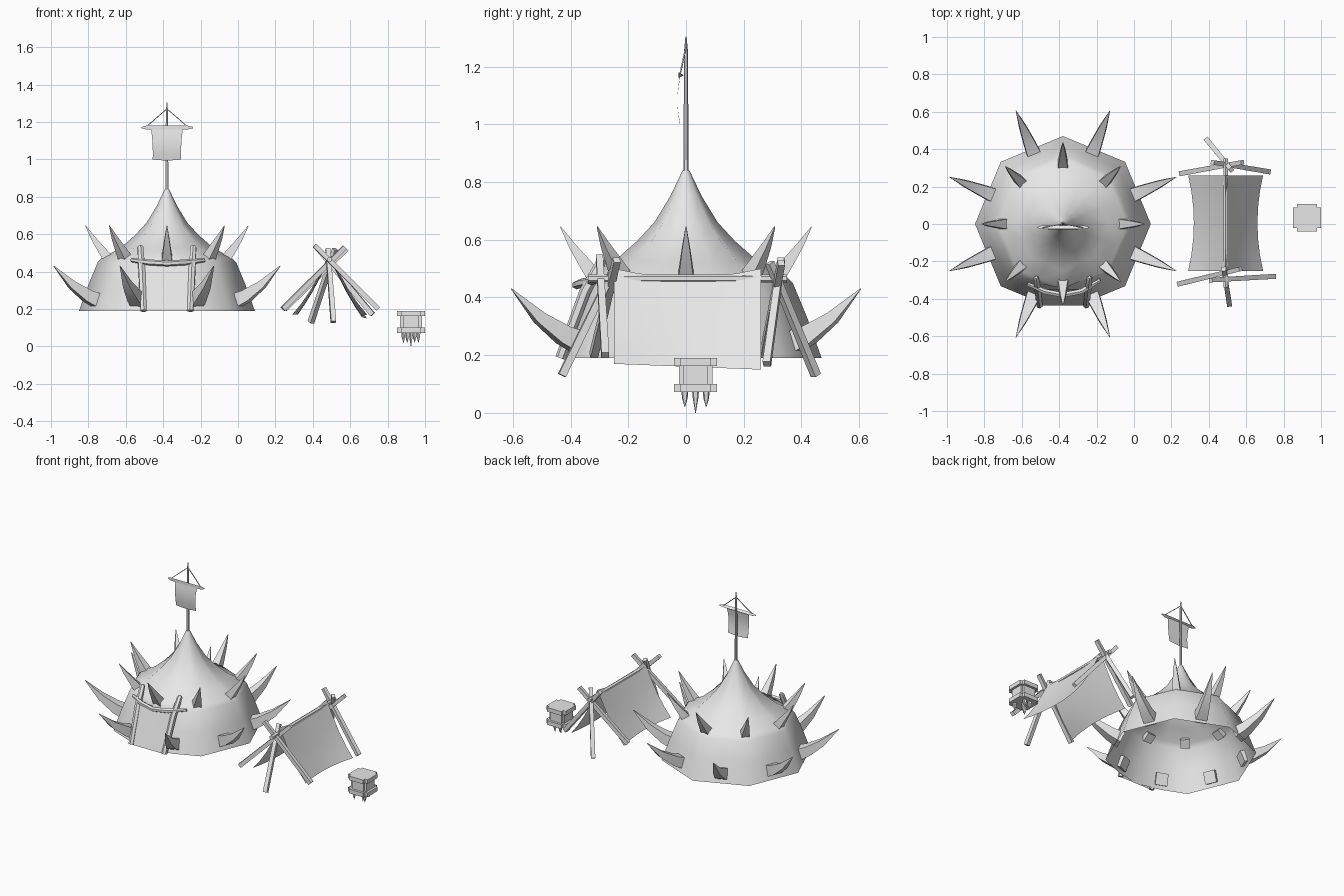
import bpy, bmesh
from math import cos, sin, pi, radians
from mathutils import Vector

if "Cube" in bpy.data.objects:
    bpy.data.objects.remove(bpy.data.objects["Cube"])

grey = bpy.data.materials.new("plain_grey")
grey.use_nodes = True
grey.diffuse_color = (0.8, 0.8, 0.8, 1)
grey.node_tree.nodes["Principled BSDF"].inputs["Base Color"].default_value = (0.8, 0.8, 0.8, 1)

TENT = Vector((-0.38, 0, 0))


def finish(name, bm, angle=30):
    bmesh.ops.recalc_face_normals(bm, faces=bm.faces)
    mesh = bpy.data.meshes.new(name)
    bm.to_mesh(mesh)
    bm.free()
    mesh.materials.append(grey)
    obj = bpy.data.objects.new(name, mesh)
    bpy.context.collection.objects.link(obj)
    bpy.ops.object.select_all(action='DESELECT')
    obj.select_set(True)
    bpy.context.view_layer.objects.active = obj
    bpy.ops.object.shade_smooth_by_angle(angle=radians(angle))
    return obj


def bridge(bm, a, b, closed=True):
    n = len(a)
    for i in range(n if closed else n - 1):
        j = (i + 1) % n
        bm.faces.new((a[i], a[j], b[j], b[i]))


def sweep(name, path, radii, sides=6, angle=40):
    """Tapered, capped tube along a path."""
    bm = bmesh.new()
    pts = [Vector(p) for p in path]
    rings = []
    for i, (p, r) in enumerate(zip(pts, radii)):
        d = (pts[min(i + 1, len(pts) - 1)] - pts[max(i - 1, 0)]).normalized()
        side = d.cross(Vector((0, 0, 1)))
        side = side.normalized() if side.length > 0.01 else Vector((1, 0, 0))
        up = side.cross(d)
        turns = [2 * pi * (k + 0.5) / sides for k in range(sides)]
        rings.append([bm.verts.new(p + r * (side * cos(t) + up * sin(t))) for t in turns])
    for a, b in zip(rings, rings[1:]):
        bridge(bm, a, b)
    bm.faces.new(rings[0])
    bm.faces.new(rings[-1])
    return finish(name, bm, angle)


def cloth(name, point, nu, nv):
    """Open sheet from a function of u, v in 0..1."""
    bm = bmesh.new()
    rows = [[bm.verts.new(point(i / nu, j / nv)) for i in range(nu + 1)] for j in range(nv + 1)]
    for a, b in zip(rows, rows[1:]):
        bridge(bm, a, b, closed=False)
    return finish(name, bm, 60)


# Tent: eight-sided shell, roof sagging between its ridges
profile = [(0.47, 0.19, 1), (0.42, 0.33, 1), (0.37, 0.45, 1), (0.345, 0.475, 1), (0.25, 0.525, 0.97),
           (0.17, 0.595, 0.94), (0.11, 0.66, 0.95), (0.055, 0.75, 1), (0.012, 0.84, 1)]
bm = bmesh.new()
rings = []
for r, z, sag in profile:
    ring = []
    for k in range(16):
        rr = r * (cos(pi / 8) * sag if k % 2 else 1)
        if k == 12 and z < 0.46:
            rr *= 0.93
        ring.append(bm.verts.new(TENT + Vector((rr * cos(k * pi / 8), rr * sin(k * pi / 8), z))))
    rings.append(ring)
for a, b in zip(rings, rings[1:]):
    bridge(bm, a, b)
bm.faces.new(rings[-1])
finish("tent_shell", bm, 55)

# Doorway: flap, leaning posts and a bowed lintel
cloth("door_flap", lambda u, v: TENT + Vector((-0.125 + 0.25 * u, -0.437 + 0.09 * v, 0.19 + 0.26 * v)), 1, 1)
for s, side in ((-1, "right"), (1, "left")):
    sweep(f"door_post_{side}",
          [TENT + Vector((s * 0.125, -0.435, 0.19)), TENT + Vector((s * 0.135, -0.35, 0.42)),
           TENT + Vector((s * 0.142, -0.29, 0.53)), TENT + Vector((s * 0.142, -0.285, 0.54))],
          [0.018, 0.02, 0.017, 0.008])
sweep("door_lintel", [(-0.57, -0.32, 0.462), (-0.48, -0.36, 0.45), (-0.38, -0.38, 0.443),
                      (-0.28, -0.36, 0.45), (-0.18, -0.30, 0.462)],
      [0.011, 0.016, 0.015, 0.016, 0.011])

# Two rings of horns around the tent
for k in range(8):
    for name, turn, curve in (
            ("lower_horn", 0.5, [(0.39, 0.24, 0.055), (0.46, 0.27, 0.045), (0.55, 0.33, 0.029), (0.655, 0.43, 0.002)]),
            ("upper_horn", 0, [(0.30, 0.45, 0.042), (0.345, 0.51, 0.031), (0.395, 0.58, 0.017), (0.435, 0.645, 0.002)])):
        t = (k + turn) * pi / 4
        sweep(f"{name}_{k + 1}", [TENT + Vector((r * cos(t), r * sin(t), z)) for r, z, w in curve],
              [w for r, z, w in curve], 4, 30)

# Flag: pole, crossbar, ropes and banner
sweep("flag_pole", [TENT + Vector((0, 0, z)) for z in (0.8, 1.25, 1.305)], [0.009, 0.007, 0.002])
sweep("flag_crossbar", [TENT + Vector((x, -0.02, 1.17)) for x in (-0.135, -0.11, 0.11, 0.14)],
      [0.004, 0.012, 0.012, 0.004], 3)
for s, side in ((-1, "right"), (1, "left")):
    sweep(f"flag_rope_{side}", [TENT + Vector((0, 0, 1.27)), TENT + Vector((s * 0.11, -0.02, 1.175))],
          [0.003, 0.003], 4)


def banner(u, v):
    half = 0.07 + 0.016 * (1 - v) ** 2 + 0.006 * v
    return TENT + Vector(((2 * u - 1) * half, -0.02 - 0.01 * sin(pi * v), 1.17 - 0.17 * v - 0.006 * sin(pi * u)))


cloth("flag_banner", banner, 4, 5)

# Awning: two pole tripods, ridge pole and draped sheet
poles = {
    "front_pole_a": ((0.24, -0.32, 0.2), (0.57, -0.24, 0.53)),
    "front_pole_b": ((0.75, -0.28, 0.2), (0.41, -0.30, 0.54)),
    "front_pole_c": ((0.51, -0.43, 0.13), (0.48, -0.24, 0.52)),
    "back_pole_a": ((0.25, 0.27, 0.2), (0.58, 0.33, 0.52)),
    "back_pole_b": ((0.72, 0.28, 0.17), (0.42, 0.33, 0.53)),
    "back_pole_c": ((0.39, 0.45, 0.13), (0.52, 0.29, 0.52)),
}
for name, ends in poles.items():
    sweep(name, ends, [0.019, 0.017], 4)
sweep("ridge_pole", [(0.49, -0.34, 0.465), (0.49, 0.35, 0.465)], [0.014, 0.014])


def awning(u, v):
    s = 2 * u - 1
    d = abs(s)
    pinch = 1 - (2 * v - 1) ** 2
    x = 0.49 + s * (0.2 - 0.03 * pinch * d)
    z = 0.5 - 0.03 * pinch - (0.33 - 0.03 * pinch) * d - 0.03 * sin(pi * d)
    return Vector((x, -0.25 + 0.51 * v, z - 0.02 * v * d * (s > 0)))


cloth("awning_left", lambda u, v: awning(0.5 + u / 2, v), 4, 6)
cloth("awning_right", lambda u, v: awning(u / 2, v), 4, 6)


# Crate: notched plates around a notched body, spikes beneath
def notched_block(name, half, notch, z0, z1):
    h, i = half, half - notch
    outline = []
    for k in range(4):
        for x, y in ((h, -i), (h, i), (i, i)):
            for _ in range(k):
                x, y = -y, x
            outline.append((0.925 + x, 0.033 + y))
    bm = bmesh.new()
    low, high = ([bm.verts.new((x, y, z)) for x, y in outline] for z in (z0, z1))
    bridge(bm, low, high)
    bm.faces.new(low)
    bm.faces.new(high)
    finish(name, bm)


notched_block("crate_lid", 0.074, 0.02, 0.162, 0.19)
notched_block("crate_body", 0.058, 0.014, 0.09, 0.17)
notched_block("crate_base", 0.074, 0.02, 0.072, 0.1)
for k, (x, y, tip) in enumerate(((0, 0, 0), (-0.04, -0.037, 0.02), (0.04, -0.037, 0.02),
                                 (-0.02, 0.037, 0.02), (0.02, 0.037, 0.02))):
    sweep(f"crate_spike_{k + 1}", [(0.925 + x, 0.033 + y, z) for z in (0.08, 0.05, tip)],
          [0.013, 0.01, 0.001], 5)
